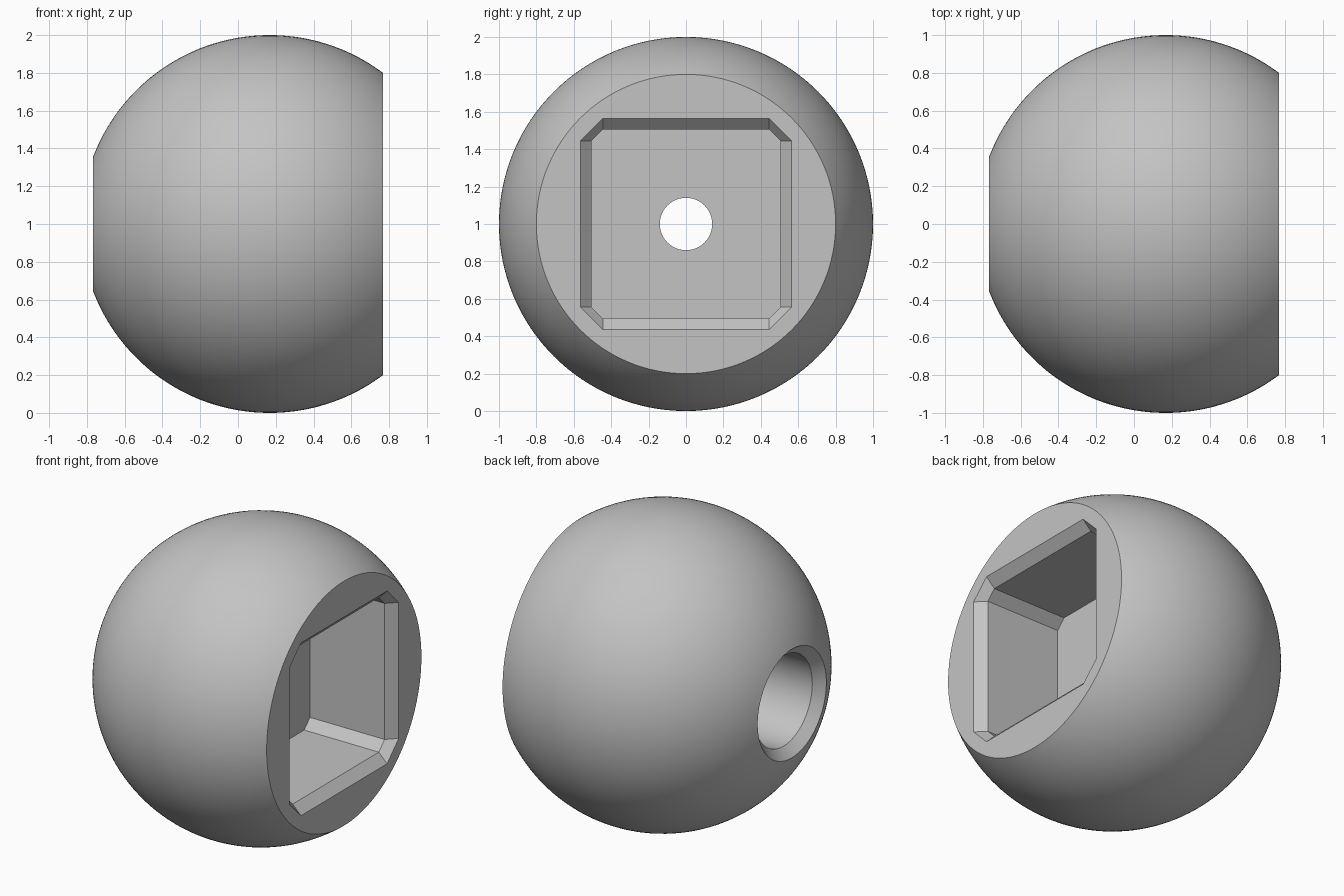
import bpy, bmesh
from math import sin, cos, acos, asin, pi

default = bpy.data.objects.get("Cube")
if default:
    bpy.data.objects.remove(default, do_unlink=True)

# Main dimensions
RADIUS = 1.0
CENTRE_X, CENTRE_Z = 0.1675, 1.0
FACE_R, BACK_R = 0.8, 0.355         # radii of the two flat ends
BORE_R, HOLE_R = 0.295, 0.14
CHAMFER = 0.06
POCKET_DEPTH, BORE_END = 0.6, -0.3  # x measured from the ball's centre
SEGMENTS, ARC_STEPS = 128, 64

grey = bpy.data.materials.new("plain_grey")
grey.use_nodes = True
colour = (0.55, 0.55, 0.55, 1)
grey.diffuse_color = colour
grey.node_tree.nodes["Principled BSDF"].inputs["Base Color"].default_value = colour


def loft(name, rings, closed):
    """Join equal rings of points; close into a loop or cap both ends."""
    bm = bmesh.new()
    loops = [[bm.verts.new(p) for p in ring] for ring in rings]
    count = len(loops[0])
    pairs = list(zip(loops, loops[1:]))
    if closed:
        pairs.append((loops[-1], loops[0]))
    else:
        bm.faces.new(loops[0])
        bm.faces.new(loops[-1])
    for a, b in pairs:
        for i in range(count):
            j = (i + 1) % count
            bm.faces.new((a[i], a[j], b[j], b[i]))
    bmesh.ops.recalc_face_normals(bm, faces=bm.faces)
    mesh = bpy.data.meshes.new(name)
    bm.to_mesh(mesh)
    bm.free()
    mesh.materials.append(grey)
    obj = bpy.data.objects.new(name, mesh)
    obj.location = (CENTRE_X, 0, CENTRE_Z)
    bpy.context.collection.objects.link(obj)
    return obj


def circle(x, r):
    return [(x, r * cos(2 * pi * i / SEGMENTS), r * sin(2 * pi * i / SEGMENTS))
            for i in range(SEGMENTS)]


def octagon(x, half, straight):
    """Square with cut corners, facing along x."""
    a, b = half, straight
    return [(x, y, z) for y, z in ((a, -b), (a, b), (b, a), (-b, a),
                                   (-a, b), (-a, -b), (-b, -a), (b, -a))]


# Ball: turned around x, with flat ends, a chamfered bore and a through hole
start = asin(FACE_R / RADIUS)
end = pi - asin(BACK_R / RADIUS)
angles = [start + (end - start) * i / ARC_STEPS for i in range(ARC_STEPS + 1)]
profile = [(RADIUS * cos(t), RADIUS * sin(t)) for t in angles]
face_x, back_x = profile[0][0], profile[-1][0]
profile += [(back_x + CHAMFER, BORE_R), (BORE_END, BORE_R),
            (BORE_END, HOLE_R), (face_x, HOLE_R)]
ball = loft("ball_body", [circle(x, r) for x, r in profile], closed=True)

# Pocket: cut-corner recess with a bevelled lip, extended past the face
SIDE, STRAIGHT = 0.505, 0.445
LIP = SIDE + CHAMFER
cutter = loft("pocket_cutter", [
    octagon(face_x - POCKET_DEPTH, SIDE, STRAIGHT),
    octagon(face_x - CHAMFER, SIDE, STRAIGHT),
    octagon(face_x, LIP, STRAIGHT),
    octagon(face_x + CHAMFER, LIP, STRAIGHT)], closed=False)
cutter.hide_render = True

cut = ball.modifiers.new("pocket", 'BOOLEAN')
cut.operation = 'DIFFERENCE'
cut.solver = 'EXACT'
cut.object = cutter

for other in bpy.context.selected_objects:
    other.select_set(False)
bpy.context.view_layer.objects.active = ball
ball.select_set(True)
bpy.ops.object.modifier_apply(modifier=cut.name)
bpy.data.objects.remove(cutter, do_unlink=True)
bpy.ops.object.shade_smooth_by_angle(angle=pi / 9)
